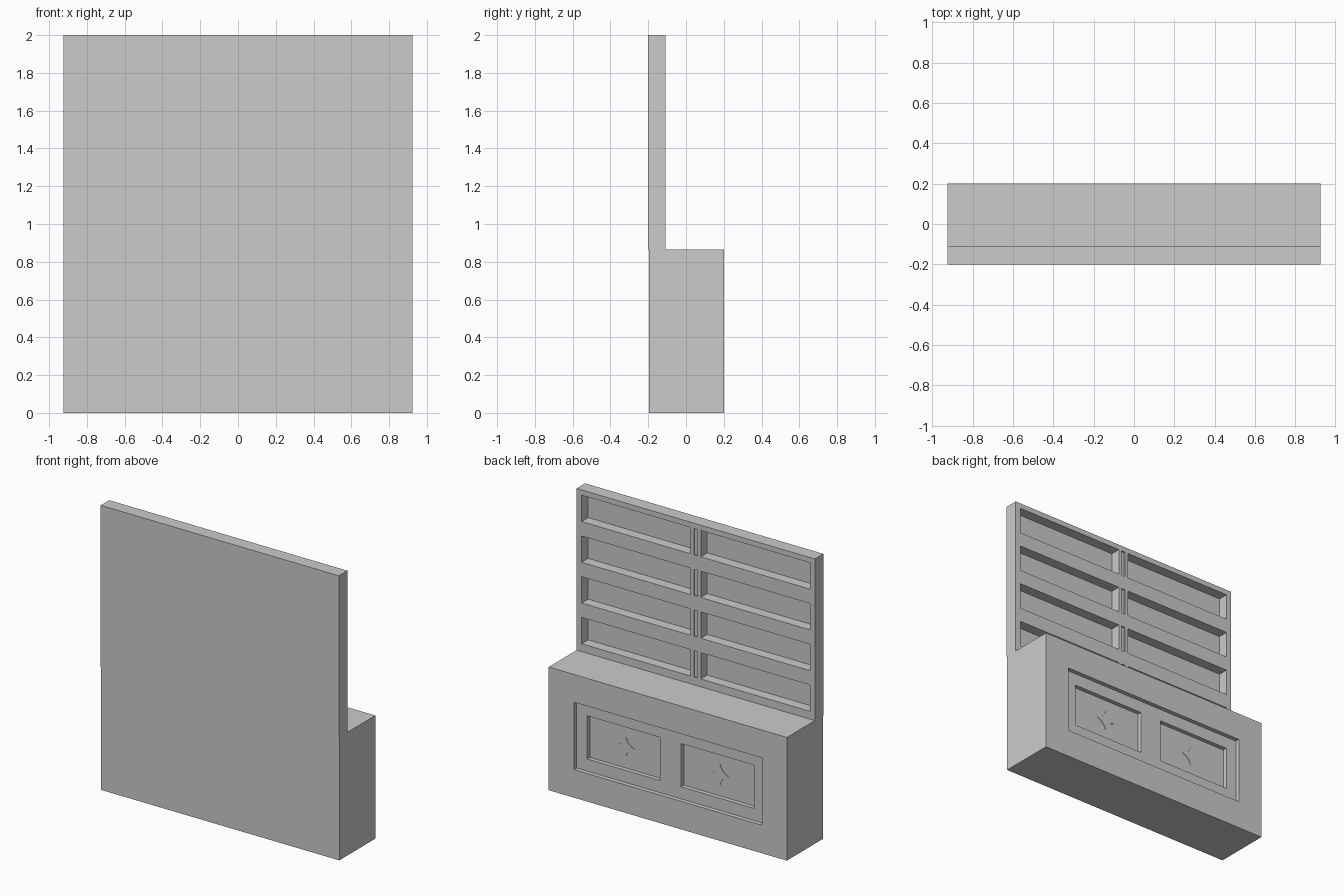
import bpy, bmesh, math

if "Cube" in bpy.data.objects:
    bpy.data.objects.remove(bpy.data.objects["Cube"])

def box(name, x0, x1, y0, y1, z0, z1):
    bm = bmesh.new()
    bmesh.ops.create_cube(bm, size=1)
    for v in bm.verts:
        v.co.x = x1 if v.co.x > 0 else x0
        v.co.y = y1 if v.co.y > 0 else y0
        v.co.z = z1 if v.co.z > 0 else z0
    return to_object(name, bm)

def to_object(name, bm):
    bmesh.ops.recalc_face_normals(bm, faces=bm.faces)
    me = bpy.data.meshes.new(name)
    bm.to_mesh(me)
    bm.free()
    ob = bpy.data.objects.new(name, me)
    bpy.context.collection.objects.link(ob)
    return ob

def cut(target, *dims):
    """Cut a box-shaped recess and discard the cutter."""
    cutter = box("recess_cutter", *dims)
    cutter.hide_render = True
    mod = target.modifiers.new("recess", 'BOOLEAN')
    mod.operation, mod.solver, mod.object = 'DIFFERENCE', 'EXACT', cutter
    bpy.context.view_layer.objects.active = target
    bpy.ops.object.modifier_apply(modifier=mod.name)
    bpy.data.objects.remove(cutter)

W, FRONT, TOP, SHELF = 0.925, 0.202, 0.865, -0.108

# lower cabinet with a large recess and two deeper door panels
cabinet = box("base_cabinet", -W, W, -0.197, FRONT, 0, TOP)
cut(cabinet, -0.73, 0.73, FRONT - 0.03, 0.3, 0.197, 0.67)
for s in (-1, 1):
    x0, x1 = sorted((s * 0.083, s * 0.648))
    cut(cabinet, x0, x1, FRONT - 0.06, 0.3, 0.282, 0.585)

# upper shelf unit, two columns of four niches
hutch = box("shelf_hutch", -W, W, -0.202, SHELF, TOP, 2.0)
for row in range(4):
    z = 0.92 + row * 0.286
    for s in (-1, 1):
        x0, x1 = sorted((s * 0.039, s * 0.886))
        cut(hutch, x0, x1, SHELF - 0.072, 0, z, z + 0.185)
    # shallow groove in the centre post
    cut(hutch, -0.015, 0.015, SHELF - 0.01, 0, z, z + 0.185)

# low-relief four-pointed ornaments on the door panels
def ornament(name, cx, cz, r=0.07):
    bm = bmesh.new()
    y = FRONT - 0.062
    ring = []
    for i in range(24):
        a = i * math.tau / 24
        c, s = math.cos(a), math.sin(a)
        ring.append(bm.verts.new((cx + r * c ** 3, y, cz + r * s ** 3)))
    face = bm.faces.new(ring)
    ext = bmesh.ops.extrude_face_region(bm, geom=[face])
    bmesh.ops.translate(bm, vec=(0, 0.005, 0),
                        verts=[g for g in ext["geom"] if isinstance(g, bmesh.types.BMVert)])
    return to_object(name, bm)

for side, s in (("left", -1), ("right", 1)):
    ornament(f"door_ornament_{side}", s * 0.366, 0.433)
